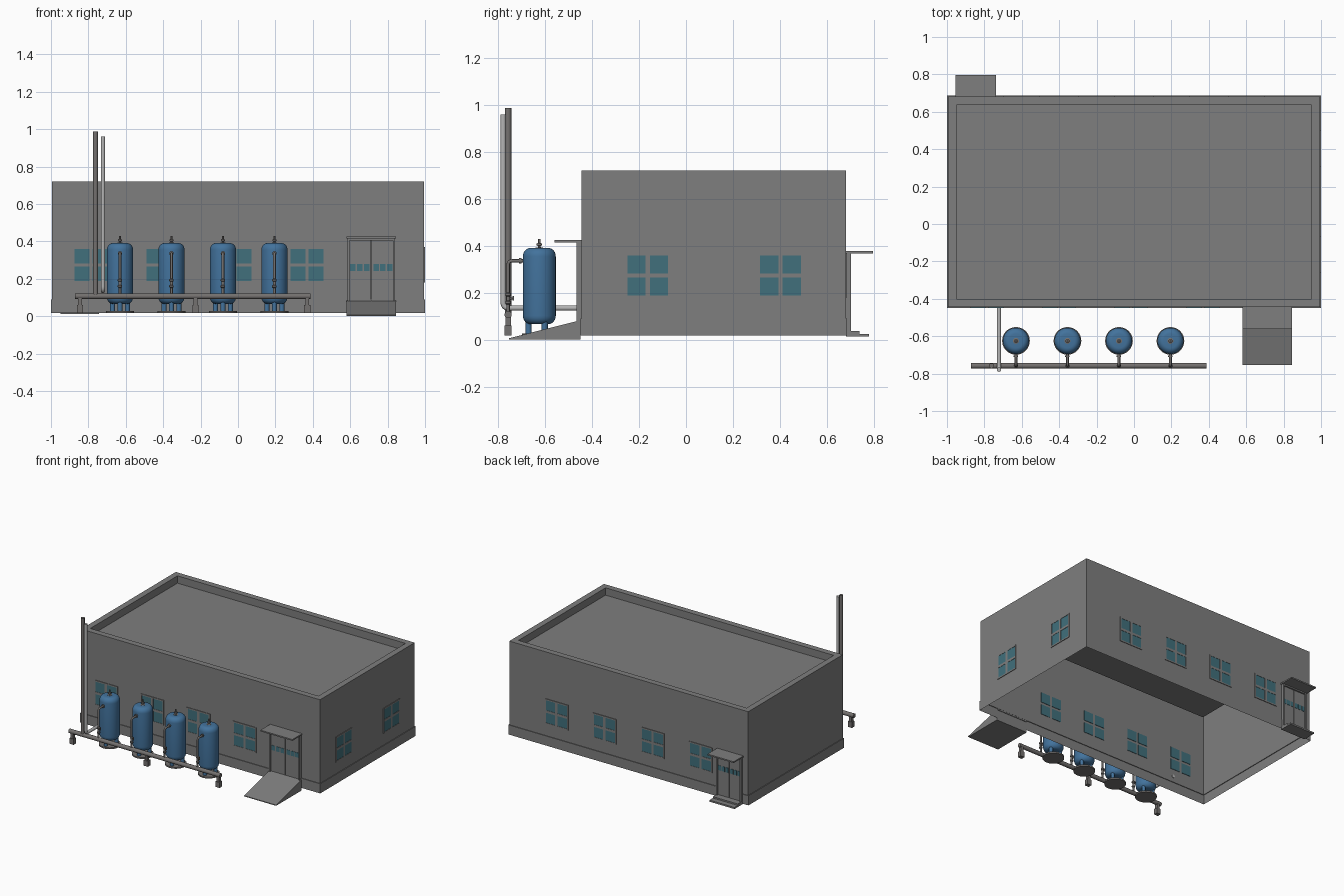
import bpy, bmesh, math
from mathutils import Matrix, Vector

if "Cube" in bpy.data.objects:
    bpy.data.objects.remove(bpy.data.objects["Cube"])


def material(name, r, g, b):
    m = bpy.data.materials.new(name)
    m.diffuse_color = (r, g, b, 1)
    m.use_nodes = True
    m.node_tree.nodes["Principled BSDF"].inputs["Base Color"].default_value = m.diffuse_color
    return m


GREY = material("wall_grey", 0.21, 0.21, 0.21)
GLASS = material("window_teal", 0.052, 0.16, 0.20)
BLUE = material("tank_blue", 0.055, 0.17, 0.335)
STEEL = material("pipe_steel", 0.175, 0.165, 0.16)
LIGHT = material("pale_pipe", 0.46, 0.46, 0.46)


def finish(name, bm, mat, smooth=False, fix_normals=True):
    if fix_normals:
        bmesh.ops.recalc_face_normals(bm, faces=bm.faces)
    me = bpy.data.meshes.new(name)
    bm.to_mesh(me)
    bm.free()
    me.materials.append(mat)
    ob = bpy.data.objects.new(name, me)
    bpy.context.collection.objects.link(ob)
    if smooth:
        bpy.ops.object.select_all(action='DESELECT')
        ob.select_set(True)
        bpy.context.view_layer.objects.active = ob
        bpy.ops.object.shade_smooth_by_angle(angle=math.radians(40))
    return ob


def boxes(name, spans, mat, frame=Matrix()):
    """One object from boxes given as (x0, x1, y0, y1, z0, z1)."""
    bm = bmesh.new()
    for x0, x1, y0, y1, z0, z1 in spans:
        m = Matrix.Translation(((x0 + x1) / 2, (y0 + y1) / 2, (z0 + z1) / 2)) \
            @ Matrix.Diagonal((x1 - x0, y1 - y0, z1 - z0, 1))
        bmesh.ops.create_cube(bm, size=1, matrix=frame @ m)
    return finish(name, bm, mat)


def lathe(name, profile, x, y, mat, n=28):
    """Revolve (radius, z) points about a vertical axis, with capped ends."""
    bm = bmesh.new()
    rings = [[bm.verts.new((x + r * math.cos(2 * math.pi * i / n),
                            y + r * math.sin(2 * math.pi * i / n), z))
              for i in range(n)] for r, z in profile]
    for a, b in zip(rings, rings[1:]):
        for i in range(n):
            bm.faces.new((a[i], a[(i + 1) % n], b[(i + 1) % n], b[i]))
    bm.faces.new(rings[0][::-1])
    bm.faces.new(rings[-1])
    return finish(name, bm, mat, True)


def pipe(name, points, r, mat, bend=0.0, n=16):
    """Round pipe through the points, with rounded elbows."""
    pts = [Vector(p) for p in points]
    path = [pts[0]]
    for a, b, c in zip(pts, pts[1:], pts[2:]):
        s, e = b + (a - b).normalized() * bend, b + (c - b).normalized() * bend
        for k in range(7):
            t = k / 6
            path.append(s * (1 - t) ** 2 + b * 2 * t * (1 - t) + e * t * t)
    path.append(pts[-1])
    bm = bmesh.new()
    rings = []
    for i, p in enumerate(path):
        d = (path[min(i + 1, len(path) - 1)] - path[max(i - 1, 0)]).normalized()
        u = d.cross(Vector((1, 0, 0)) if abs(d.x) < 0.9 else Vector((0, 0, 1))).normalized()
        v = d.cross(u)
        rings.append([bm.verts.new(p + r * (u * math.cos(2 * math.pi * j / n)
                                            + v * math.sin(2 * math.pi * j / n)))
                      for j in range(n)])
    for a, b in zip(rings, rings[1:]):
        for j in range(n):
            bm.faces.new((a[j], a[(j + 1) % n], b[(j + 1) % n], b[j]))
    bm.faces.new(rings[0][::-1])
    bm.faces.new(rings[-1])
    return finish(name, bm, mat, True)


# Building shell, open below: plinth, walls, parapet and sunken roof
Y0, Y1 = -0.450, 0.686
bm = bmesh.new()
rings = []
for inset, z in [(0, .018), (0, .09), (.005, .09), (.005, .72), (.05, .72), (.05, .665)]:
    x, a, b = 1 - inset, Y0 + inset, Y1 - inset
    rings.append([bm.verts.new(p) for p in
                  ((-x, a, z), (x, a, z), (x, b, z), (-x, b, z))])
for lo, hi in zip(rings, rings[1:]):
    for i in range(4):
        j = (i + 1) % 4
        bm.faces.new((lo[i], lo[j], hi[j], hi[i]))
bm.faces.new(rings[-1])
finish("building_shell", bm, GREY, fix_normals=False)

# Wall frames: local x runs along the wall, local -y points outward
FRONT = Matrix.Translation((0, Y0 + .005, 0))
BACK = Matrix.Translation((0, Y1 - .005, 0)) @ Matrix.Rotation(math.pi, 4, 'Z')
RIGHT = Matrix.Translation((.995, 0, 0)) @ Matrix.Rotation(math.pi / 2, 4, 'Z')


def window(name, wall, u):
    w, h, f, g, z = .087, .085, .01, .009, .274
    panes = [(u + sx * (w + g) / 2 - (w - g) / 2, u + sx * (w + g) / 2 + (w - g) / 2, -.003, .003,
              z + sz * (h + g) / 2 - (h - g) / 2, z + sz * (h + g) / 2 + (h - g) / 2)
             for sx in (-1, 1) for sz in (-1, 1)]
    boxes(name + "_glass", panes, GLASS, wall)
    d0, d1 = -.005, -.0005
    boxes(name + "_frame", [
        (u - w - f, u - w, d0, d1, z - h - f, z + h + f),
        (u + w, u + w + f, d0, d1, z - h - f, z + h + f),
        (u - w, u + w, d0, d1, z + h, z + h + f),
        (u - w, u + w, d0, d1, z - h - f, z - h),
        (u - g, u + g, d0, d1, z - h, z + h),
        (u - w, u - g, d0, d1, z - g, z + g),
        (u + g, u + w, d0, d1, z - g, z + g)], GREY, wall)


for i in range(4):
    window(f"front_window_{i + 1}", FRONT, -.786 + .385 * i)
    window(f"back_window_{i + 1}", BACK, -.6 + .4 * i)
for i, u in enumerate((-.163, .403)):
    window(f"right_window_{i + 1}", RIGHT, u)


def door(name, wall, u, half, z0, z1, pane_z):
    # two leaves, posts and lintel, canopy, and a row of small panes
    boxes(name + "_leaves", [(u - half + .01, u - .002, -.011, -.001, z0, z1 - .01),
                             (u + .002, u + half - .01, -.011, -.001, z0, z1 - .01)], GREY, wall)
    boxes(name + "_frame", [(u - half, u - half + .01, -.022, 0, z0, z1),
                            (u + half - .01, u + half, -.022, 0, z0, z1),
                            (u - half, u + half, -.022, 0, z1 - .01, z1)], GREY, wall)
    boxes(name + "_canopy", [(u - half - .006, u + half + .006, -.116, 0, z1, z1 + .01)],
          GREY, wall)
    p = half * .305
    boxes(name + "_panes", [(u + k * p - .38 * p, u + k * p + .38 * p, -.0135, -.0105,
                             pane_z - .018, pane_z + .018)
                            for k in (-2.55, -1.6, -.65, .65, 1.6, 2.55)], GLASS, wall)


door("front_door", FRONT, .713, .127, .08, .415, .26)
door("back_door", BACK, .846, .103, .03, .367, .24)

# Ramp to the front door, steps to the back door
bm = bmesh.new()
side = [[bm.verts.new((x, y, z)) for y, z in ((-.755, 0), (Y0, 0), (Y0, .083), (-.755, .006))]
        for x in (.58, .846)]
bm.faces.new(side[0])
bm.faces.new(side[1])
for i in range(4):
    j = (i + 1) % 4
    bm.faces.new((side[0][i], side[0][j], side[1][j], side[1][i]))
finish("entrance_ramp", bm, GREY)
boxes("back_steps", [(-.95, -.742, Y1 - .005, .78, .013, .025),
                     (-.95, -.742, Y1 - .005, .74, .025, .036)], GREY)

# Tanks with feet, base plate, top nozzle and feed pipe
TY, PY = -.625, -.758
body = [(.07 - .032 + .032 * math.cos(a), .102 + .036 * math.sin(a))
        for a in [math.radians(-90 + 15 * k) for k in range(7)]]
body += [(r, .457 - z) for r, z in reversed(body)]
for i in range(4):
    x, n = -.631 + .2753 * i, f"tank_{i + 1}"
    lathe(n + "_body", body, x, TY, BLUE, 36)
    lathe(n + "_base", [(.074, .016), (.074, .027)], x, TY, STEEL, 36)
    lathe(n + "_nozzle", [(.016, .385), (.016, .392), (.006, .394), (.006, .4), (.011, .402),
                          (.011, .41), (.005, .412), (.005, .43)], x, TY, STEEL, 16)
    for k in range(3):
        a = math.radians(30 + 120 * k)
        lathe(f"{n}_leg_{k + 1}", [(.013, .026), (.013, .095)],
              x + .046 * math.cos(a), TY + .046 * math.sin(a), BLUE, 12)
    pipe(n + "_feed", [(x, PY, .105), (x, PY, .336), (x, TY - .065, .336)], .007, STEEL, .018)
    pipe(n + "_feed_flange", [(x, TY - .086, .336), (x, TY - .077, .336)], .012, STEEL)
    lathe(n + "_valve", [(.007, .15), (.012, .155), (.012, .163), (.008, .167), (.008, .185),
                         (.012, .189), (.012, .197), (.007, .202)], x, PY, STEEL, 16)
    pipe(n + "_valve_stem", [(x, PY, .176), (x, PY + .022, .176)], .004, STEEL)
    pipe(n + "_valve_handle", [(x, PY + .022, .166), (x, PY + .022, .186)], .004, STEEL)

# Manifold on three support blocks
pipe("manifold", [(-.872, PY, .107), (.388, PY, .107)], .0155, STEEL, n=20)
for i, x in enumerate((-.845, -.227, .37)):
    boxes(f"manifold_support_{i + 1}", [(x - .017, x + .017, PY - .015, PY + .015, .018, .06),
                                        (x - .01, x + .01, PY - .012, PY + .012, .06, .1)], STEEL)

# Tall dark stack, and pale pipe leading into the building
pipe("dark_stack", [(-.762, PY, .107), (-.762, PY, .988)], .0135, STEEL, n=20)
pipe("pale_vent_pipe", [(-.722, -.779, .96), (-.722, -.779, .135), (-.722, -.44, .135)],
     .0115, LIGHT, .025, 20)
